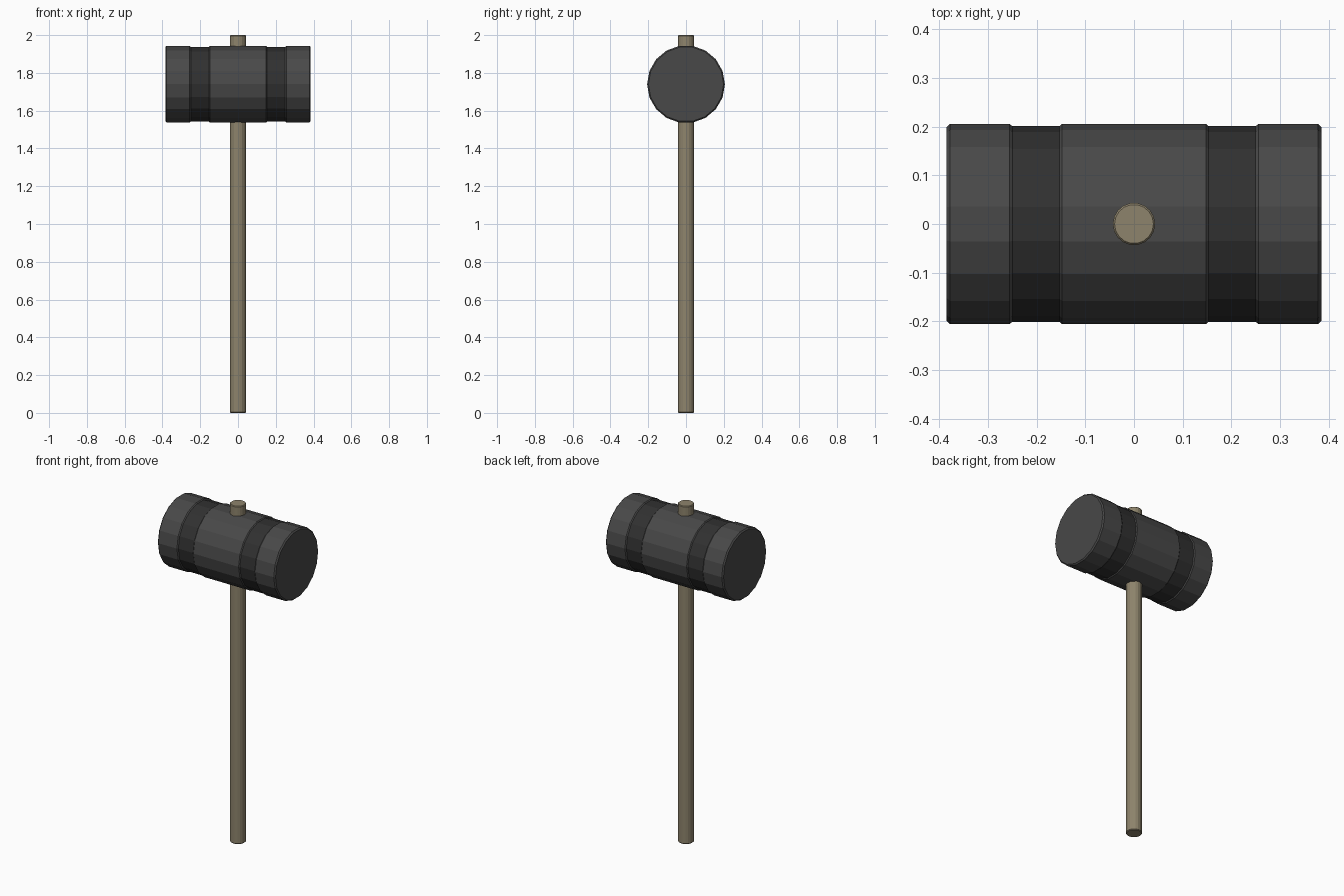
import bpy, bmesh
from math import sin, cos, pi

if "Cube" in bpy.data.objects:
    bpy.data.objects.remove(bpy.data.objects["Cube"])

SIDES = 18
HEAD_Z = 1.74


def material(name, rgb):
    m = bpy.data.materials.new(name)
    m.diffuse_color = (*rgb, 1)
    m.use_nodes = True
    m.node_tree.nodes["Principled BSDF"].inputs["Base Color"].default_value = m.diffuse_color
    return m


def lathe(name, profile, mat, place, cap_start=False, cap_end=False):
    """Revolve (along, radius) pairs; place maps (along, u, v) to a point."""
    bm = bmesh.new()
    rings = [[bm.verts.new(place(a, r * cos(2 * pi * i / SIDES), r * sin(2 * pi * i / SIDES)))
              for i in range(SIDES)] for a, r in profile]
    for lo, hi in zip(rings, rings[1:]):
        for i in range(SIDES):
            j = (i + 1) % SIDES
            bm.faces.new((lo[i], lo[j], hi[j], hi[i]))
    # faces run outward when the axis and (u, v) are right-handed
    if cap_start:
        bm.faces.new(rings[0][::-1])
    if cap_end:
        bm.faces.new(rings[-1])
    me = bpy.data.meshes.new(name)
    bm.to_mesh(me)
    bm.free()
    me.materials.append(mat)
    ob = bpy.data.objects.new(name, me)
    bpy.context.collection.objects.link(ob)
    return ob


def along_x(a, u, v):
    return (a, u, HEAD_Z + v)


def along_z(a, u, v):
    return (u, v, a)


iron = material("iron", (0.065, 0.065, 0.065))
dark = material("dark_band", (0.03, 0.03, 0.03))
wood = material("wood", (0.27, 0.23, 0.15))

R, GROOVE = 0.206, 0.201

# Middle block of the head, chamfered into the grooves
lathe("head_middle", [(-0.153, GROOVE), (-0.148, R), (0.148, R), (0.153, GROOVE)], iron, along_x)

# Recessed bands and striking ends on both sides
band = [(0.153, GROOVE), (0.25, GROOVE)]
end = [(0.25, GROOVE), (0.256, R), (0.378, R), (0.385, 0.199)]
for side, s in (("left", -1), ("right", 1)):
    def flip(profile):
        return [(a * s, r) for a, r in profile][::s]
    lathe("band_" + side, flip(band), dark, along_x)
    lathe("striking_end_" + side, flip(end), iron, along_x, cap_start=s < 0, cap_end=s > 0)

# Handle passing through the head
lathe("handle", [(0, 0.04), (0.004, 0.0435), (1.996, 0.0435), (2, 0.04)],
      wood, along_z, cap_start=True, cap_end=True)
